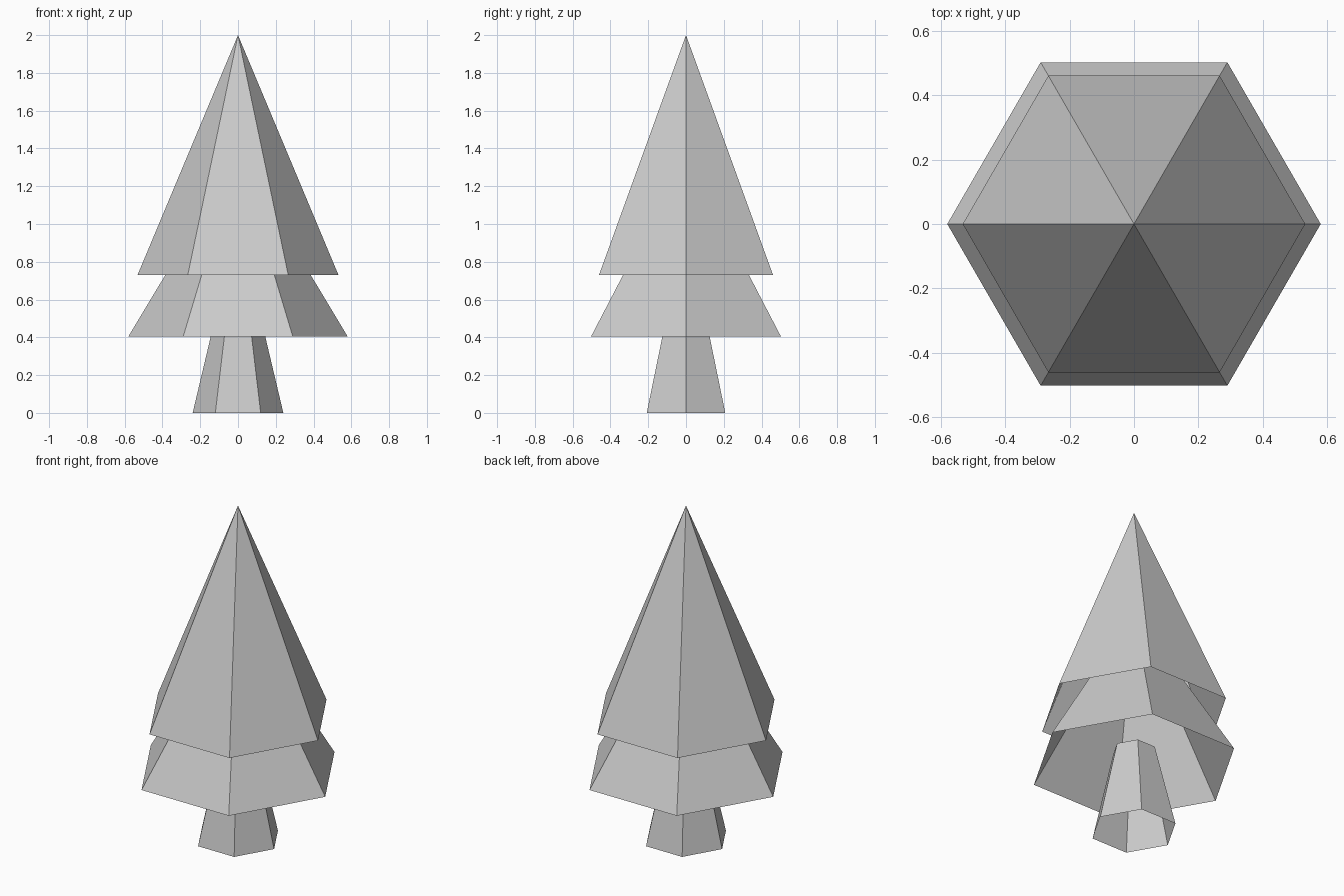
import bpy
import math

if "Cube" in bpy.data.objects:
    bpy.data.objects.remove(bpy.data.objects["Cube"])


def hex_tier(name, r_bottom, r_top, z_bottom, z_top):
    """Open six-sided tapered shell with corners on the x axis."""
    depth = z_top - z_bottom
    bpy.ops.mesh.primitive_cone_add(
        vertices=6, radius1=r_bottom, radius2=r_top, depth=depth,
        end_fill_type='NOTHING', location=(0, 0, z_bottom + depth / 2),
        rotation=(0, 0, math.radians(90)))
    tier = bpy.context.object
    tier.name = name
    bpy.ops.object.transform_apply(location=True, rotation=True, scale=True)
    bpy.ops.object.shade_flat()
    return tier


# Trunk, its top tucked inside the lower branches
hex_tier("trunk", 0.24, 0.12, 0.0, 0.507)

# Lower branches, a truncated skirt reaching up into the crown
hex_tier("lower_branches", 0.58, 0.29, 0.405, 0.888)

# Crown, tapering to the pointed tip
hex_tier("crown", 0.532, 0.0, 0.73, 2.0)
